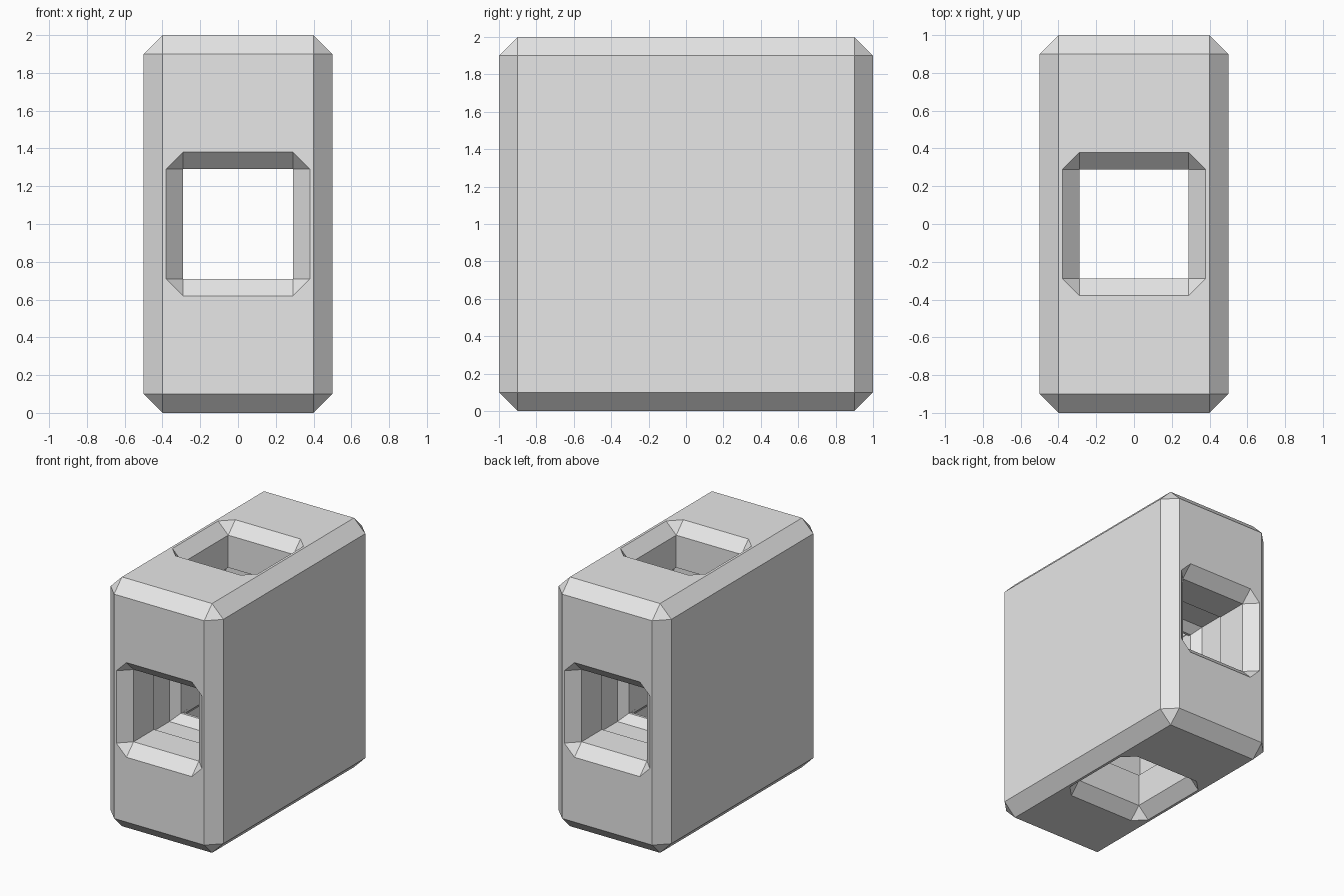
import bpy, bmesh
from math import radians
from mathutils import Matrix

cube = bpy.data.objects.get("Cube")
if cube:
    bpy.data.objects.remove(cube, do_unlink=True)

grey = bpy.data.materials.new("light_grey")
grey.use_nodes = True
grey.diffuse_color = (0.8, 0.8, 0.8, 1)
grey.node_tree.nodes["Principled BSDF"].inputs["Base Color"].default_value = (0.8, 0.8, 0.8, 1)


def add_object(name, bm):
    mesh = bpy.data.meshes.new(name)
    bmesh.ops.recalc_face_normals(bm, faces=bm.faces)
    bm.to_mesh(mesh)
    bm.free()
    mesh.materials.append(grey)
    obj = bpy.data.objects.new(name, mesh)
    bpy.context.collection.objects.link(obj)
    return obj


# Tunnel half profile: distance from centre, half width, corner cut
HALF = [(0.31, 0.29, 0), (0.37, 0.35, 0), (0.65, 0.35, 0), (0.65, 0.29, 0),
        (0.91, 0.29, 0), (1.0, 0.38, 0.09), (1.1, 0.38, 0.09)]
PROFILE = [(-d, h, c) for d, h, c in reversed(HALF)] + HALF


def tunnel_cutter(name, turn, fit):
    bm = bmesh.new()
    rings = []
    for d, h, c in PROFILE:
        h *= fit
        k = h - c
        outline = [(h, -k), (h, k), (k, h), (-k, h), (-h, k), (-h, -k), (-k, -h), (k, -h)]
        rings.append([bm.verts.new((x, y, d)) for x, y in outline])
    for a, b in zip(rings, rings[1:]):
        for i in range(8):
            j = (i + 1) % 8
            bm.faces.new((a[i], a[j], b[j], b[i]))
    bm.faces.new(rings[0])
    bm.faces.new(rings[-1])
    bmesh.ops.remove_doubles(bm, verts=bm.verts, dist=0.0001)
    bmesh.ops.transform(bm, verts=bm.verts,
                        matrix=Matrix.Translation((0, 0, 1)) @ Matrix.Rotation(turn, 4, "X"))
    obj = add_object(name, bm)
    obj.hide_render = True
    obj.hide_set(True)
    return obj


# Chamfered outer block
bm = bmesh.new()
bmesh.ops.create_cube(bm, size=1, matrix=Matrix.Translation((0, 0, 1)) @ Matrix.Diagonal((1, 2, 2, 1)))
bmesh.ops.bevel(bm, geom=bm.edges[:], offset=0.1, segments=1, affect="EDGES")
block = add_object("block", bm)

# Crossing tunnels, front to back and top to bottom
cutters = [tunnel_cutter("front_back_tunnel", radians(90), 1),
           tunnel_cutter("top_bottom_tunnel", 0, 0.998)]
for cutter in cutters:
    mod = block.modifiers.new(cutter.name, "BOOLEAN")
    mod.operation = "DIFFERENCE"
    mod.solver = "EXACT"
    mod.object = cutter

# Apply the cuts and drop the cutters
bpy.context.view_layer.objects.active = block
for mod in list(block.modifiers):
    bpy.ops.object.modifier_apply(modifier=mod.name)
for cutter in cutters:
    bpy.data.objects.remove(cutter, do_unlink=True)
